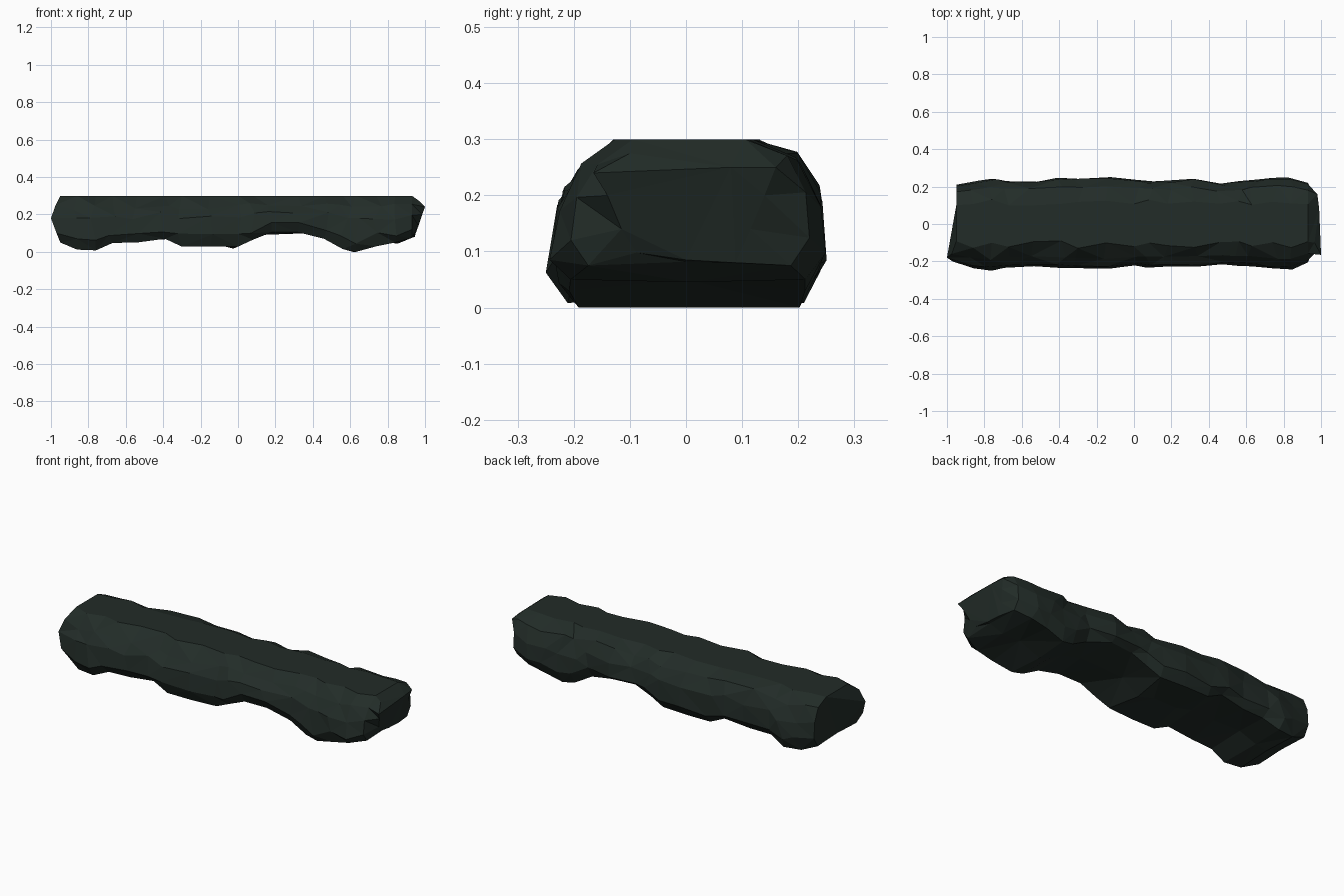
import bpy, bmesh, random

random.seed(11)

# Stations along the slab: x, front y, back y, underside z
stations = [
    (-0.95, -0.20, 0.21, 0.05), (-0.86, -0.238, 0.23, 0.012),
    (-0.76, -0.248, 0.247, 0.008), (-0.67, -0.238, 0.228, 0.048),
    (-0.54, -0.23, 0.232, 0.05), (-0.39, -0.235, 0.248, 0.07),
    (-0.30, -0.24, 0.248, 0.028), (-0.15, -0.24, 0.25, 0.028),
    (0.00, -0.225, 0.24, 0.028), (0.08, -0.235, 0.232, 0.065),
    (0.18, -0.232, 0.23, 0.105), (0.32, -0.23, 0.248, 0.105),
    (0.46, -0.222, 0.215, 0.07), (0.56, -0.222, 0.23, 0.015),
    (0.63, -0.225, 0.238, 0.0), (0.74, -0.245, 0.25, 0.03),
    (0.84, -0.242, 0.25, 0.05), (0.93, -0.205, 0.22, 0.075),
]

# Cross-section: fraction of side width (front < 0 < back), fraction of height
section = [(-0.46, 1.0), (-0.77, 0.80), (-0.95, 0.54), (-1.0, 0.20), (-0.85, 0.0),
           (0.0, 0.03), (0.85, 0.0), (1.0, 0.22), (0.97, 0.58), (0.82, 0.87), (0.48, 1.0)]
TOP = 0.30


def ring(bm, x, yf, yb, zb, amount=1.0):
    out = []
    for f, h in section:
        y = f * (-yf if f < 0 else yb)
        z = zb + h * (TOP - zb)
        dx = dz = dy = 0
        if 0 < h < 1:
            dx = random.uniform(-0.03, 0.03) * amount
            dy = random.uniform(-0.008, 0.002) * amount * (1 if f > 0 else -1)
            dz = random.uniform(-0.02, 0.01 if h > 0.7 else 0.02) * amount
        elif h == 1:
            dy = random.uniform(-0.02, 0.02) * amount
        out.append(bm.verts.new((x + dx, y + dy, max(0, z + dz))))
    return out


def bridge(bm, a, b):
    n = len(a)
    for i in range(n):
        j = (i + 1) % n
        bm.faces.new((a[i], a[j], b[j], b[i]))


# Weathered stone slab
bm = bmesh.new()
rings = [ring(bm, *s, amount=0 if i in (0, len(stations) - 1) else 1)
         for i, s in enumerate(stations)]

# Left end: a broken face with one protruding front corner
rings[0][1].co = (-0.975, -0.16, 0.25)
rings[0][2].co = (-1.0, -0.18, 0.18)
rings[0][3].co = (-0.97, -0.20, 0.10)

# Right end: small face leaning outward toward the top
end = [(0.965, -0.10, 0.275), (1.0, -0.165, 0.24), (0.985, -0.14, 0.20),
       (0.965, -0.115, 0.14), (0.945, -0.088, 0.098), (0.945, 0.0, 0.085),
       (0.945, 0.088, 0.08), (0.955, 0.115, 0.14), (0.97, 0.14, 0.20),
       (0.98, 0.16, 0.25), (0.99, 0.08, 0.25)]
rings.append([bm.verts.new(p) for p in end])

for a, b in zip(rings, rings[1:]):
    bridge(bm, a, b)
bm.faces.new(rings[0])
bm.faces.new(rings[-1][::-1])
bmesh.ops.triangulate(bm, faces=bm.faces[:])
bmesh.ops.recalc_face_normals(bm, faces=bm.faces[:])

mesh = bpy.data.meshes.new("stone_slab")
bm.to_mesh(mesh)
bm.free()
slab = bpy.data.objects.new("stone_slab", mesh)
bpy.context.collection.objects.link(slab)

# Dark green-grey stone
stone = bpy.data.materials.new("dark_stone")
stone.diffuse_color = (0.016, 0.025, 0.021, 1)
mesh.materials.append(stone)
